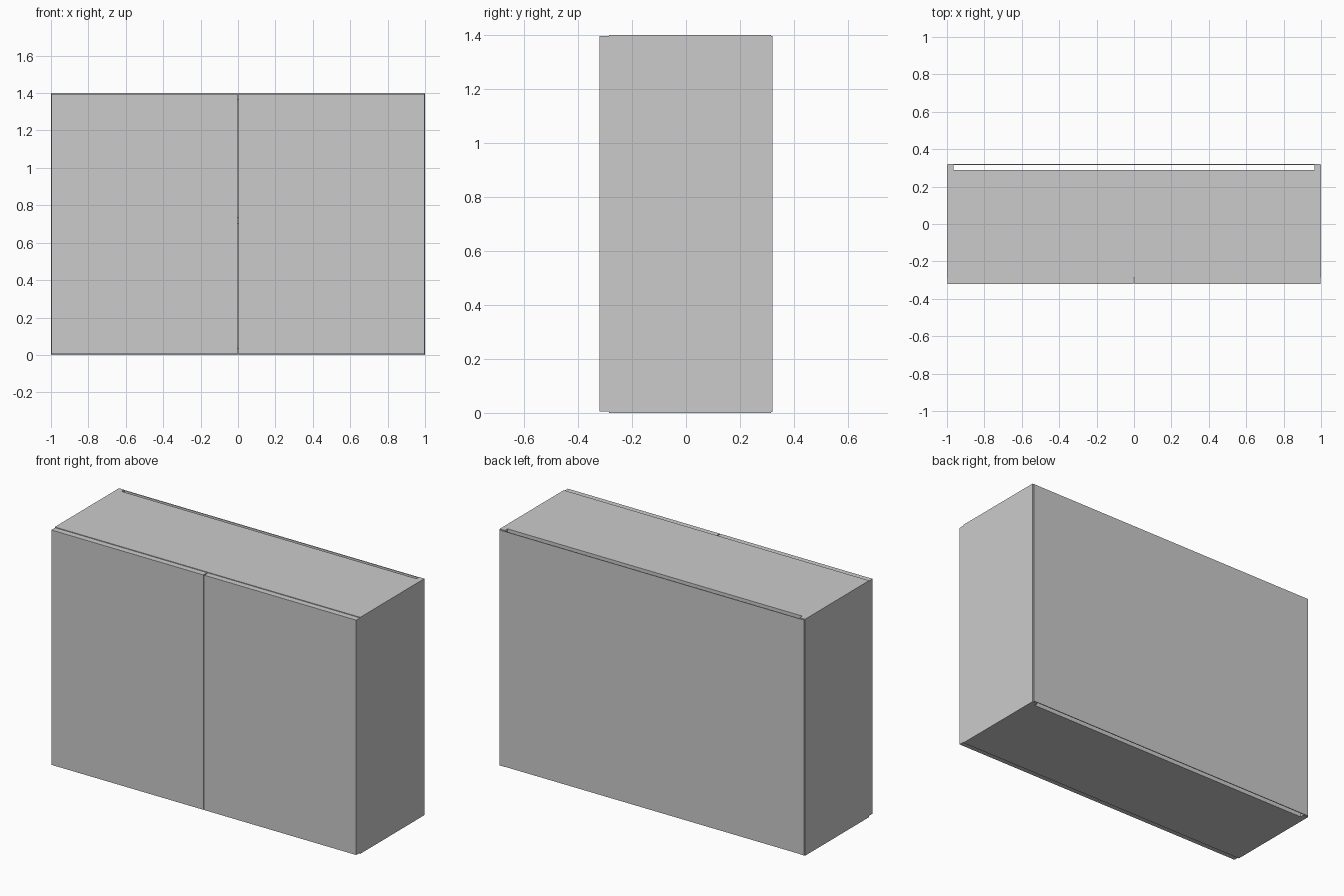
import bpy, bmesh
from mathutils import Vector

if "Cube" in bpy.data.objects:
    bpy.data.objects.remove(bpy.data.objects["Cube"])


def box(name, lo, hi):
    """Axis-aligned panel between two opposite corners."""
    lo, hi = Vector(lo), Vector(hi)
    bm = bmesh.new()
    bmesh.ops.create_cube(bm, size=1)
    for v in bm.verts:
        v.co = Vector((v.co[i] * (hi[i] - lo[i]) for i in range(3)))
    me = bpy.data.meshes.new(name)
    bm.to_mesh(me)
    bm.free()
    ob = bpy.data.objects.new(name, me)
    ob.location = (lo + hi) / 2
    bpy.context.collection.objects.link(ob)
    return ob


W, H, T = 1.0, 1.4, 0.035          # half width, height, board thickness
FRONT, BACK = -0.32, 0.32
DOOR_BACK = -0.285                 # carcass starts behind the doors
BOARD_BACK = 0.29                  # boards stop short of the back sheet
SHEET = 0.005

# Side panels and doors, mirrored left and right
for side, s in (("left", -1), ("right", 1)):
    def span(a, b):
        return sorted((s * a, s * b))
    x0, x1 = span(W - T, W)
    box(side + "_side_panel", (x0, DOOR_BACK, 0), (x1, BACK - SHEET, H))
    x0, x1 = span(0.003, W - 0.002)
    box(side + "_door", (x0, FRONT, 0.006), (x1, DOOR_BACK, H - 0.004))

# Horizontal boards between the sides
for name, z in (("bottom_panel", 0), ("shelf", 0.70), ("top_panel", H - T)):
    box(name, (-W + T, DOOR_BACK, z), (W - T, BOARD_BACK, z + T))

# Thin back sheet fixed to the rear edges of the sides
box("back_panel", (-W + 0.004, BACK - SHEET, 0.004), (W - 0.004, BACK, H - 0.004))
